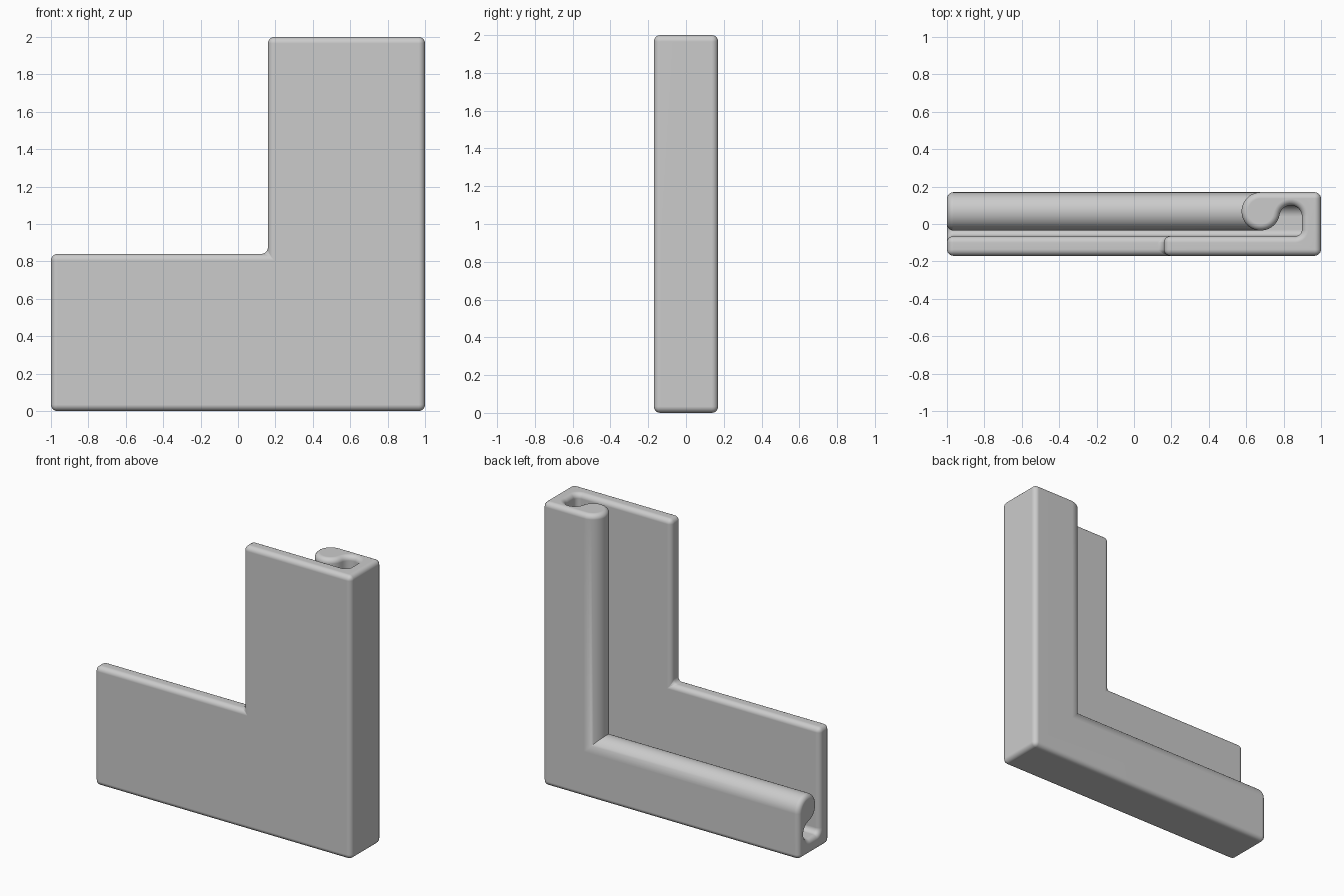
import bpy
import bmesh
from math import sin, cos, radians

if "Cube" in bpy.data.objects:
    bpy.data.objects.remove(bpy.data.objects["Cube"], do_unlink=True)

# Sizes
HALF_DEPTH = 0.17
PLATE_WIDTH = 0.84
PLATE_BACK = -0.065
ROUND = 0.034


def arc(cu, cy, radius, start, end, steps):
    """Points on an arc, angles in degrees."""
    angles = [radians(start + (end - start) * i / steps) for i in range(steps + 1)]
    return [(cu + radius * cos(a), cy + radius * sin(a)) for a in angles]


# Cross-section: u is the distance in from the outer edge, y is depth
profile = [(0, HALF_DEPTH)]
profile += arc(0.3225, 0.0675, 0.1025, 90, -170.3, 28)      # rolled lip
profile += arc(0.162, 0.04, 0.06, 9.7, 180, 16)[1:]         # pocket behind the lip
profile += arc(0.137, -0.03, 0.035, 180, 270, 8)            # pocket floor
profile += [(PLATE_WIDTH, PLATE_BACK), (PLATE_WIDTH, -HALF_DEPTH), (0, -HALF_DEPTH)]

# Sweep the section down the upright leg, round the mitre and along the base leg
bm = bmesh.new()
stations = [
    [bm.verts.new((1 - u, y, 2)) for u, y in profile],
    [bm.verts.new((1 - u, y, u)) for u, y in profile],
    [bm.verts.new((-1, y, u)) for u, y in profile],
]
count = len(profile)
for a, b in zip(stations, stations[1:]):
    for i in range(count):
        j = (i + 1) % count
        bm.faces.new((a[i], a[j], b[j], b[i]))
caps = [bm.faces.new(stations[0]), bm.faces.new(stations[-1][::-1])]
bmesh.ops.recalc_face_normals(bm, faces=bm.faces)

# Round the end rims, the square long edges and the two ends of the mitre
corners = {0, count - 3, count - 2, count - 1}
rounded = {e for cap in caps for e in cap.edges}
for a, b in zip(stations, stations[1:]):
    rounded |= {bm.edges.get((a[i], b[i])) for i in corners}
mitre = stations[1]
rounded.add(bm.edges.get((mitre[0], mitre[-1])))
rounded.add(bm.edges.get((mitre[count - 3], mitre[count - 2])))

# Merge the flat faces that meet at the mitre
flat = [e for e in bm.edges if e not in rounded and e.calc_face_angle() < 0.01]
bmesh.ops.dissolve_edges(bm, edges=flat, use_verts=False)
bmesh.ops.bevel(bm, geom=[e for e in rounded if e.is_valid], offset=ROUND,
                offset_type='OFFSET', segments=5, profile=0.5,
                affect='EDGES', clamp_overlap=False)
bmesh.ops.recalc_face_normals(bm, faces=bm.faces)

mesh = bpy.data.meshes.new("corner_clip")
bm.to_mesh(mesh)
bm.free()
clip = bpy.data.objects.new("corner_clip", mesh)
bpy.context.collection.objects.link(clip)

# Plain grey plastic
grey = bpy.data.materials.new("grey_plastic")
grey.use_nodes = True
colour = (0.6, 0.6, 0.6, 1)
grey.diffuse_color = colour
grey.node_tree.nodes["Principled BSDF"].inputs["Base Color"].default_value = colour
mesh.materials.append(grey)

# Smooth shading with the lip's mitre kept crisp
bpy.ops.object.select_all(action='DESELECT')
clip.select_set(True)
bpy.context.view_layer.objects.active = clip
bpy.ops.object.shade_smooth_by_angle(angle=radians(35))
weighted = clip.modifiers.new("even_shading", 'WEIGHTED_NORMAL')
weighted.keep_sharp = True
